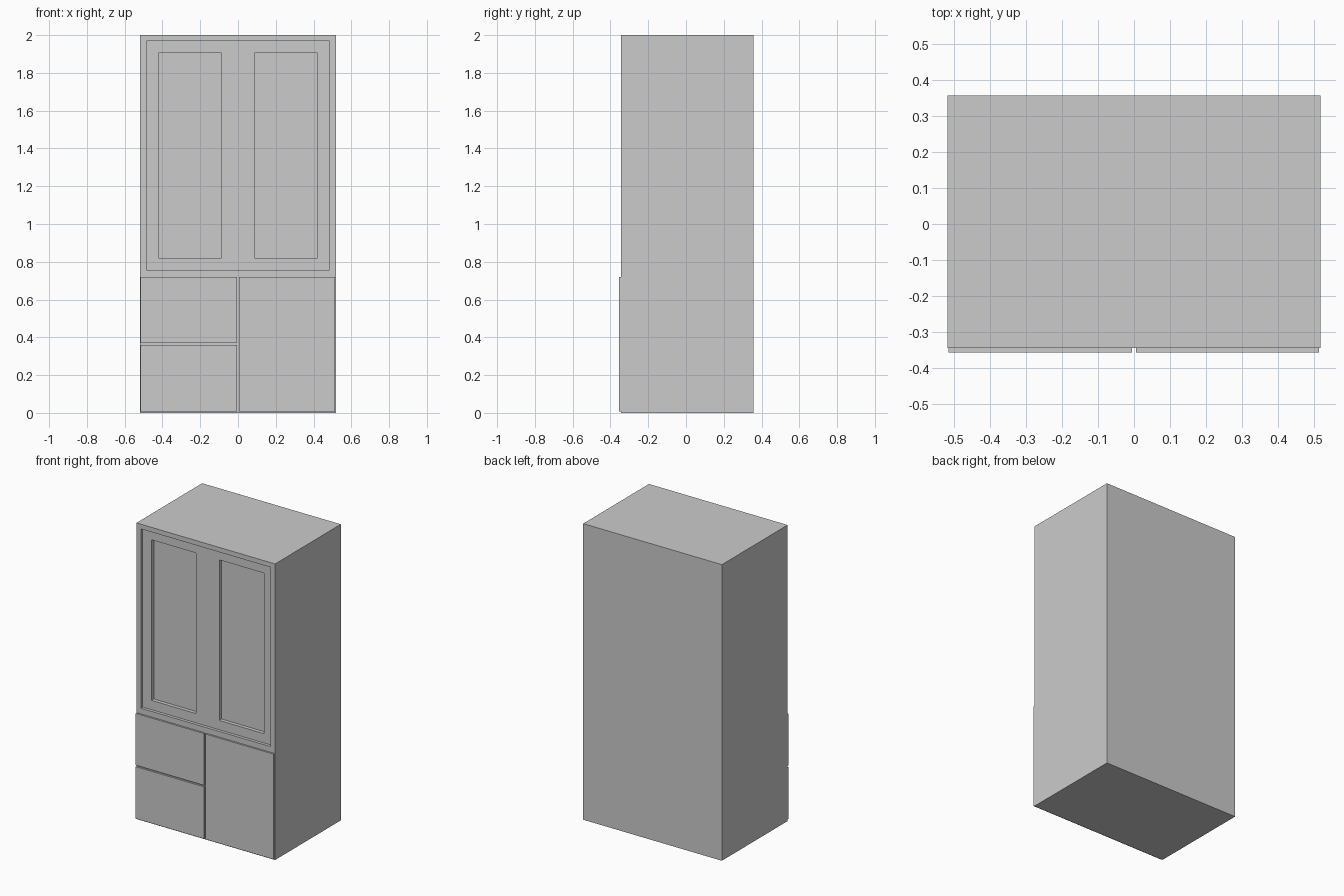
import bpy

if "Cube" in bpy.data.objects:
    bpy.data.objects.remove(bpy.data.objects["Cube"])


def box(name, x0, x1, y0, y1, z0, z1):
    bpy.ops.mesh.primitive_cube_add(
        size=1, location=((x0 + x1) / 2, (y0 + y1) / 2, (z0 + z1) / 2))
    ob = bpy.context.object
    ob.name = name
    ob.scale = (x1 - x0, y1 - y0, z1 - z0)
    bpy.ops.object.transform_apply(location=False, rotation=False, scale=True)
    return ob


def cut(target, *bounds):
    cutter = box("cutter", *bounds)
    mod = target.modifiers.new("cut", 'BOOLEAN')
    mod.operation = 'DIFFERENCE'
    mod.solver = 'EXACT'
    mod.object = cutter
    bpy.context.view_layer.objects.active = target
    bpy.ops.object.modifier_apply(modifier=mod.name)
    bpy.data.objects.remove(cutter, do_unlink=True)


W, BACK, FRONT = 0.518, 0.357, -0.344
DOOR_Y, GLASS_Y, DOOR_BACK = FRONT + 0.02, FRONT + 0.045, FRONT + 0.06

# Carcass with the upper recess
carcass = box("carcass", -W, W, FRONT, BACK, 0, 2)
cut(carcass, -0.485, 0.485, FRONT - 0.1, DOOR_BACK, 0.757, 1.968)

# Recessed door frame with two window openings
frame = box("upper_door_frame", -0.485, 0.485, DOOR_Y, DOOR_BACK, 0.757, 1.968)
windows = {"left": (-0.42, -0.087), "right": (0.087, 0.42)}
for x0, x1 in windows.values():
    cut(frame, x0, x1, FRONT - 0.1, BACK, 0.82, 1.904)

# Pale glass panes
glass = bpy.data.materials.new("pale_glass")
glass.diffuse_color = (1.0, 1.0, 1.0, 0.4)
glass.use_nodes = True
glass.node_tree.nodes["Principled BSDF"].inputs["Base Color"].default_value = glass.diffuse_color
for side, (x0, x1) in windows.items():
    pane = box(side + "_glass_pane", x0, x1, GLASS_Y, DOOR_BACK, 0.82, 1.904)
    pane.data.materials.append(glass)

# Drawers on the left and cupboard door on the right, standing proud
for name, x0, x1, z0, z1 in (
        ("lower_drawer_front", -0.515, -0.005, 0.008, 0.359),
        ("upper_drawer_front", -0.515, -0.005, 0.369, 0.719),
        ("cupboard_door", 0.005, 0.513, 0.008, 0.719)):
    box(name, x0, x1, -0.356, FRONT, z0, z1)
